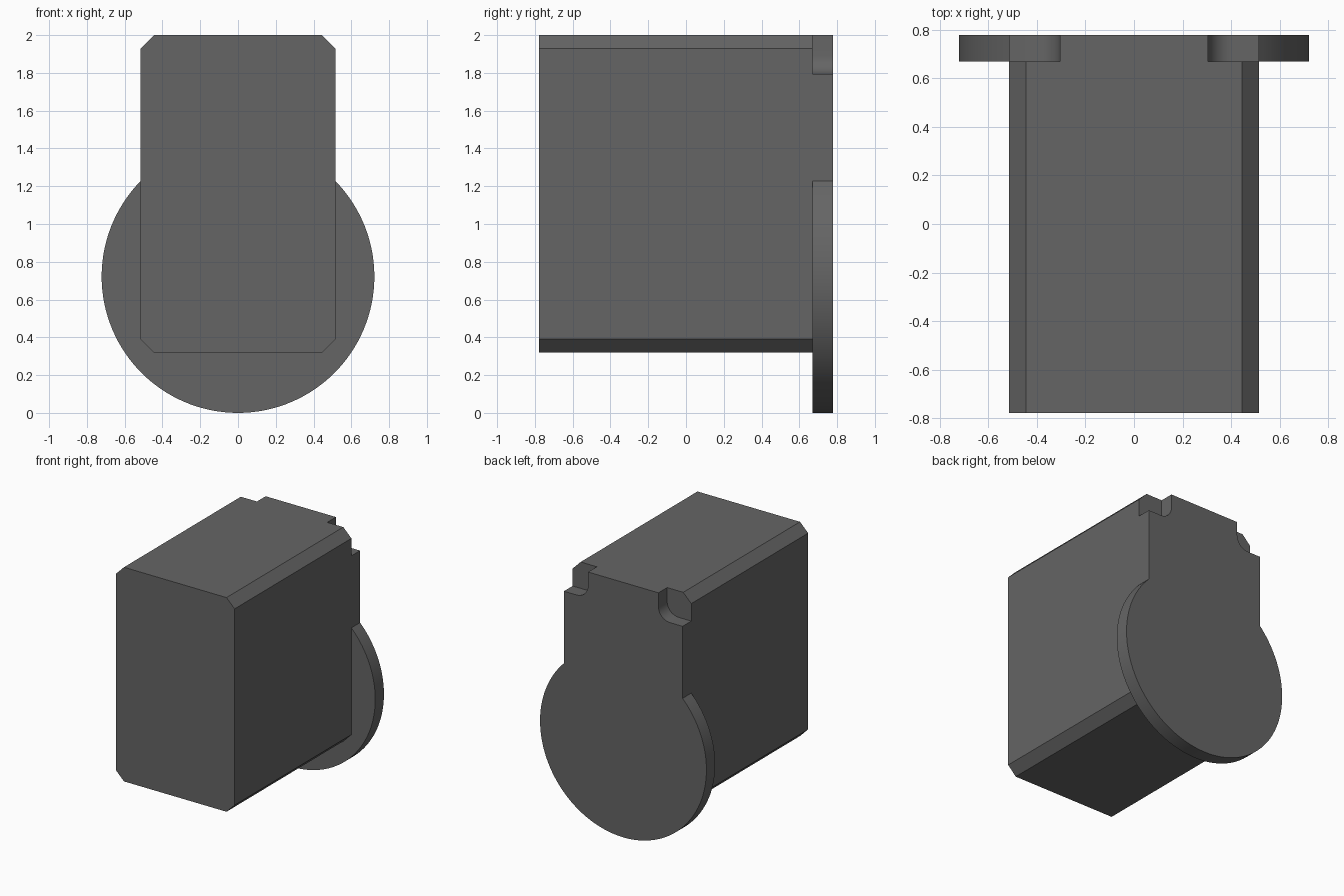
import bpy, bmesh
from math import sin, cos, asin, pi

if "Cube" in bpy.data.objects:
    bpy.data.objects.remove(bpy.data.objects["Cube"])

W, TOP, BOTTOM, CH = 0.515, 2.0, 0.32, 0.07   # body half width, heights, chamfer
FRONT, SEAM, BACK = -0.778, 0.67, 0.778       # depth positions
R = 0.722                                     # disc radius, resting on z = 0

dark = bpy.data.materials.new("dark_grey")
dark.diffuse_color = (0.13, 0.13, 0.13, 1)
dark.use_nodes = True
dark.node_tree.nodes["Principled BSDF"].inputs["Base Color"].default_value = dark.diffuse_color


def prism(name, outline, y0, y1):
    """Extrude an x/z outline from y0 to y1."""
    bm = bmesh.new()
    face = bm.faces.new([bm.verts.new((x, y0, z)) for x, z in outline])
    ext = bmesh.ops.extrude_face_region(bm, geom=[face], use_keep_orig=True)
    verts = [g for g in ext["geom"] if isinstance(g, bmesh.types.BMVert)]
    bmesh.ops.translate(bm, verts=verts, vec=(0, y1 - y0, 0))
    bmesh.ops.recalc_face_normals(bm, faces=bm.faces)
    mesh = bpy.data.meshes.new(name)
    bm.to_mesh(mesh)
    bm.free()
    mesh.materials.append(dark)
    obj = bpy.data.objects.new(name, mesh)
    bpy.context.collection.objects.link(obj)
    return obj


def arc(cx, cz, r, a0, a1, n):
    return [(cx + r * cos(a0 + (a1 - a0) * i / n),
             cz + r * sin(a0 + (a1 - a0) * i / n)) for i in range(n + 1)]


def mirrored(half):
    """Close a right-hand half outline with its mirror image."""
    return half + [(-x, z) for x, z in reversed(half)]


# Main body: box with chamfered long edges
prism("body", mirrored([(W - CH, BOTTOM), (W, BOTTOM + CH),
                        (W, TOP - CH), (W - CH, TOP)]), FRONT, SEAM)

# Back plate: round disc, straight neck, and filleted notches at the top corners
NX, NZ, NR = 0.305, 1.793, 0.1
meet = asin((R * R - W * W) ** 0.5 / R)        # angle where disc meets neck
disc = arc(0, R, R, -pi / 2, meet, 46)[1:]
notch = arc(NX + NR, NZ + NR, NR, 1.5 * pi, pi, 8)
right = disc + [(W, NZ)] + notch + [(NX, TOP)]
plate = prism("back_plate", [(0, 0)] + mirrored(right), SEAM, BACK)

# Smooth rim and fillets, sharp flat faces
bpy.context.view_layer.objects.active = plate
plate.select_set(True)
bpy.ops.object.shade_smooth_by_angle(angle=pi / 6)
